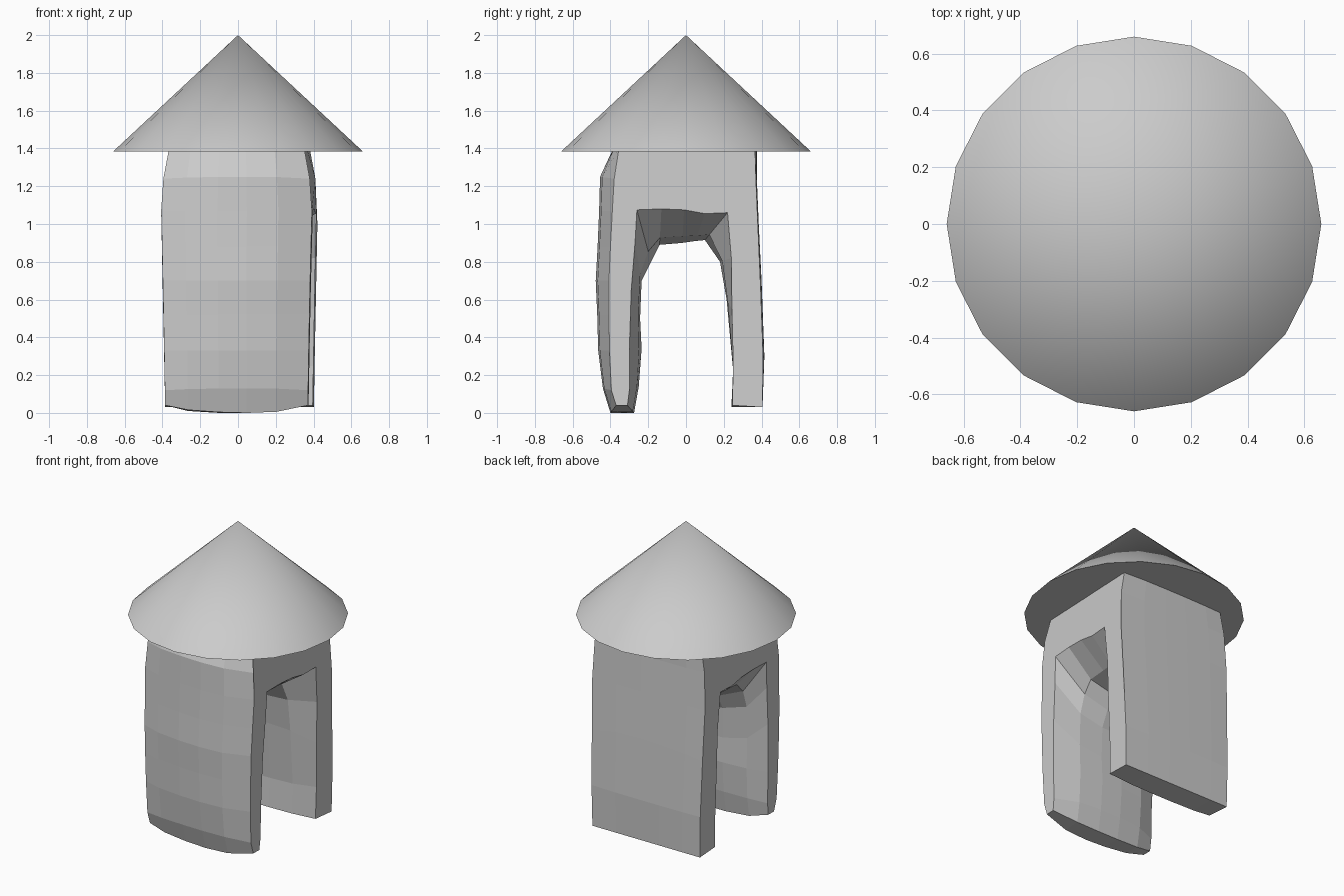
import bpy, bmesh, math

if "Cube" in bpy.data.objects:
    bpy.data.objects.remove(bpy.data.objects["Cube"])

# Half width of the body by height
WIDTH = [(0.0, .385), (.3, .39), (.8, .40), (1.07, .407), (1.24, .395), (1.40, .365)]

def half_width(z):
    for (z0, w0), (z1, w1) in zip(WIDTH, WIDTH[1:]):
        if z <= z1:
            return w0 + (w1 - w0) * (z - z0) / (z1 - z0)
    return WIDTH[-1][1]

# Arch section: (y, z) at the open ends, then (y, z) in the middle
OUTER = [
    (-.37, .04, -.40, .00), (-.395, .12, -.44, .13), (-.405, .33, -.465, .33),
    (-.408, .52, -.47, .52), (-.408, .70, -.478, .70), (-.40, .88, -.468, .88),
    (-.39, 1.07, -.46, 1.07), (-.38, 1.24, -.455, 1.25), (-.355, 1.40, -.385, 1.40),
    (.0, 1.40, .0, 1.40),
    (.365, 1.40, .375, 1.40), (.37, 1.24, .375, 1.24), (.38, 1.0, .385, 1.0),
    (.395, .66, .40, .70), (.408, .30, .415, .30), (.405, .03, .405, .03),
]
INNER = [
    (.245, .04, .24, .03), (.25, .25, .25, .22), (.243, .55, .215, .60),
    (.24, .82, .18, .80), (.22, 1.06, .10, .915), (.10, 1.055, .05, .91),
    (-.01, 1.075, -.02, .90), (-.13, 1.08, -.14, .89), (-.26, 1.075, -.185, .80),
    (-.27, .90, -.235, .70), (-.29, .65, -.243, .50), (-.30, .33, -.235, .34),
    (-.30, .12, -.25, .14), (-.31, .04, -.275, .00),
]

# Stations along x: (position, outer bulge, inner bulge)
STATIONS = [(-1, 0, 0), (-.68, .6, .75), (-.25, .9, 1), (.14, 1, 1), (.56, .85, .8), (1, 0, 0)]

def lerp(a, b, t):
    return a + (b - a) * t

def finish(bm, name):
    bmesh.ops.recalc_face_normals(bm, faces=bm.faces)
    mesh = bpy.data.meshes.new(name)
    bm.to_mesh(mesh)
    bm.free()
    obj = bpy.data.objects.new(name, mesh)
    bpy.context.collection.objects.link(obj)
    return obj

# Arched stone body, lofted from end to end
bm = bmesh.new()
rings = []
for s, bulge_out, bulge_in in STATIONS:
    ring = []
    for pts, t in ((OUTER, bulge_out), (INNER, bulge_in)):
        for ye, ze, ym, zm in pts:
            y, z = lerp(ye, ym, t), lerp(ze, zm, t)
            left, right = -half_width(z), half_width(z) + .04 * y
            ring.append(bm.verts.new((lerp(left, right, (s + 1) / 2), y, z)))
    rings.append(ring)
n = len(rings[0])
for a, b in zip(rings, rings[1:]):
    for i in range(n):
        j = (i + 1) % n
        bm.faces.new((a[i], a[j], b[j], b[i]))
bm.faces.new(rings[0])
bm.faces.new(rings[-1])
finish(bm, "arched_body")

# Conical roof
bm = bmesh.new()
bmesh.ops.create_cone(bm, cap_ends=True, segments=20, radius1=.66, radius2=0, depth=.615)
bmesh.ops.remove_doubles(bm, verts=bm.verts, dist=1e-5)
bmesh.ops.translate(bm, verts=bm.verts, vec=(0, 0, 2 - .615 / 2))
roof = finish(bm, "cone_roof")
bpy.context.view_layer.objects.active = roof
roof.select_set(True)
bpy.ops.object.shade_smooth_by_angle(angle=math.radians(30))
